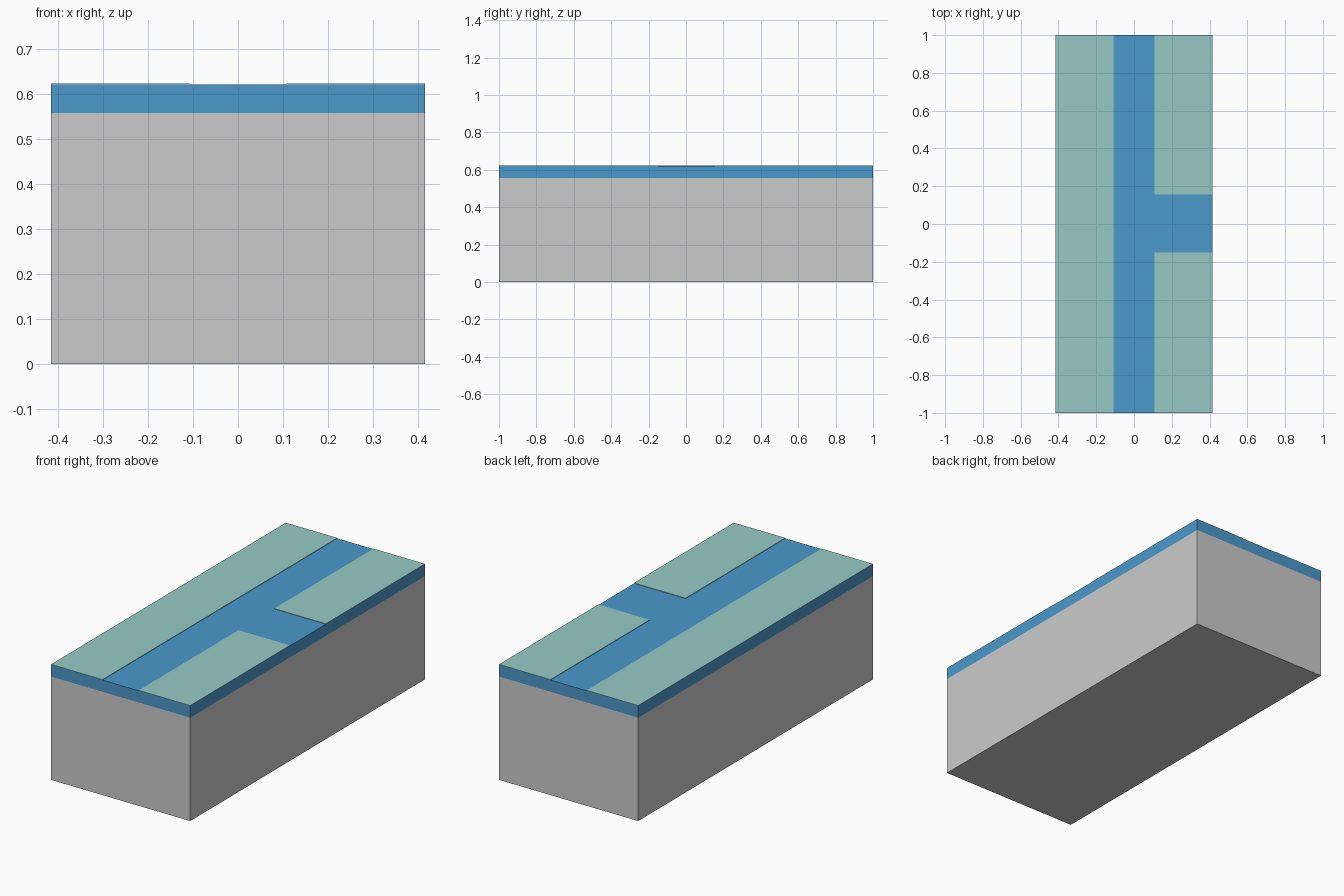
import bpy

if "Cube" in bpy.data.objects:
    bpy.data.objects.remove(bpy.data.objects["Cube"])

W, L = 0.415, 1.0            # half width, half length
Z_BASE, Z_ROAD, Z_TOP = 0.557, 0.62, 0.6225


def material(name, color):
    m = bpy.data.materials.new(name)
    m.diffuse_color = color
    m.use_nodes = True
    m.node_tree.nodes["Principled BSDF"].inputs["Base Color"].default_value = m.diffuse_color
    return m


def box(name, x0, x1, y0, y1, z0, z1, mat=None):
    bpy.ops.mesh.primitive_cube_add(size=1, location=((x0 + x1) / 2, (y0 + y1) / 2, (z0 + z1) / 2))
    ob = bpy.context.object
    ob.name = name
    ob.scale = (x1 - x0, y1 - y0, z1 - z0)
    bpy.ops.object.transform_apply(location=False, rotation=False, scale=True)
    if mat:
        ob.data.materials.append(mat)
    return ob


blue = material("blue", (0.07, 0.32, 0.60, 1))
teal = material("teal", (0.31, 0.59, 0.56, 1))

# Ground block and the blue layer on it
box("base_block", -W, W, -L, L, 0, Z_BASE)
box("channel_layer", -W, W, -L, L, Z_BASE, Z_ROAD, blue)

# Raised thin panels that leave a T-shaped channel
box("left_panel", -W, -0.108, -L, L, Z_ROAD, Z_TOP, teal)
for name, y0, y1 in (("right_front_panel", -L, -0.15), ("right_back_panel", 0.155, L)):
    box(name, 0.108, W, y0, y1, Z_ROAD, Z_TOP, teal)
